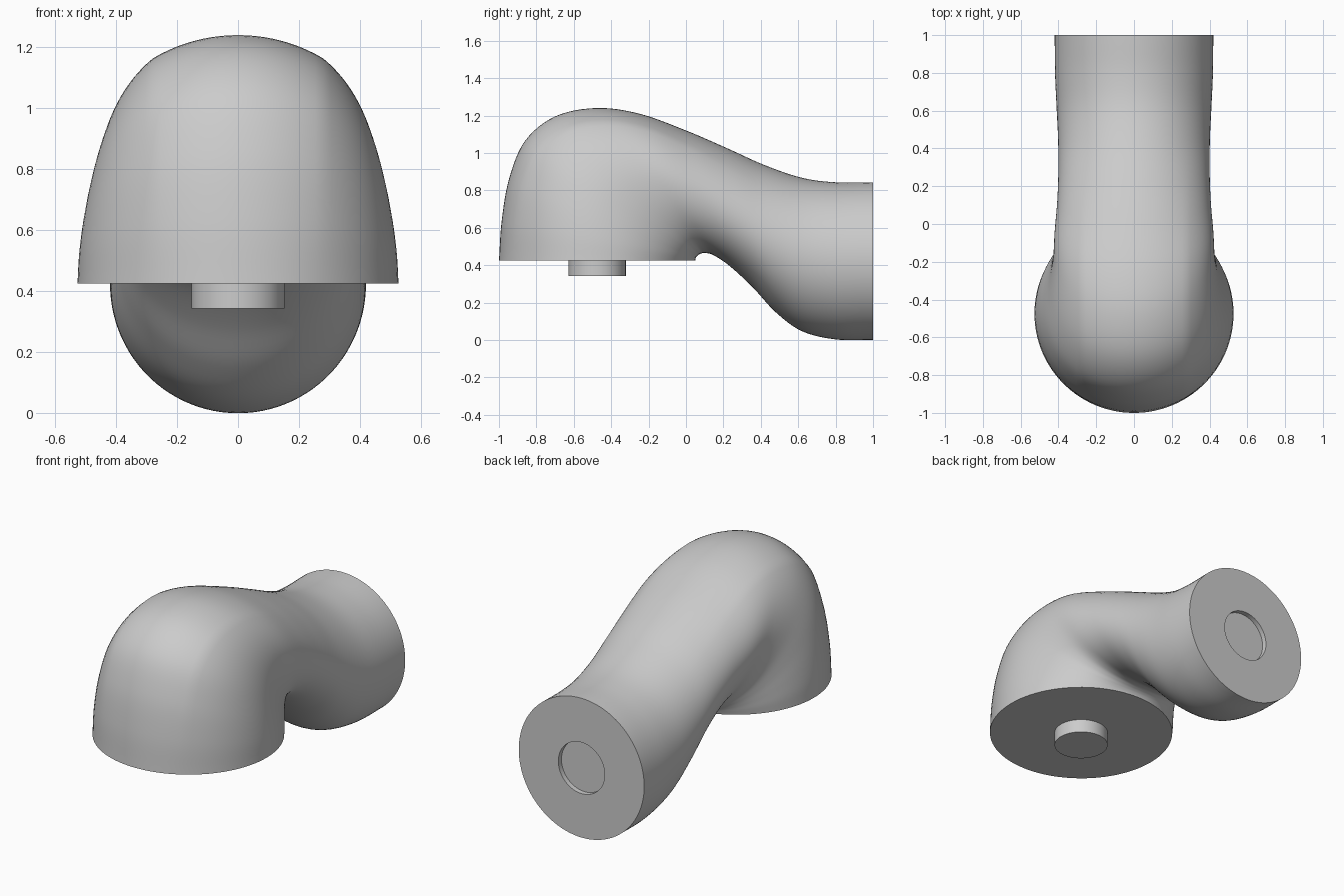
import bpy, bmesh, math
from mathutils import Vector

cube = bpy.data.objects.get("Cube")
if cube:
    bpy.data.objects.remove(cube, do_unlink=True)

grey = bpy.data.materials.new("plain grey")
grey.use_nodes = True
colour = (0.6, 0.6, 0.6, 1)
grey.diffuse_color = colour
grey.node_tree.nodes["Principled BSDF"].inputs["Base Color"].default_value = colour

SIDES = 96
CREASE = SIDES // 9         # side index of the crease along the crown
CREASE_X = 0.28

# Cross-sections: outer y, outer z, inner y, inner z, half width, crease strength
SECTIONS = [
    (1, .843, 1, 0, .42, 0),
    (.8, .843, .8, .003, .418, 0),
    (.62, .867, .62, .047, .41, 0),
    (.42, .935, .48, .148, .402, 0),
    (.22, 1.025, .36, .278, .4, .15),
    (0, 1.12, .24, .39, .406, .5),
    (-.25, 1.21, .15, .452, .42, .9),
    (-.48, 1.24, .1, .465, .428, 1),
    (-.7, 1.195, .075, .46, .448, 1),
    (-.86, 1.065, .06, .45, .476, .9),
    (-.945, .865, .053, .44, .502, .6),
    (-.985, .64, .05, .432, .52, .3),
    (-1, .425, .05, .425, .527, 0),
]


def spline(points, steps):
    """Smooth curve through all the sections."""
    pts = [Vector(p) for p in points]
    pts = [2 * pts[0] - pts[1]] + pts + [2 * pts[-1] - pts[-2]]
    out = []
    for a, b, c, d in zip(pts, pts[1:], pts[2:], pts[3:]):
        for i in range(steps):
            t = i / steps
            out.append((2 * b + (c - a) * t + (2 * a - 5 * b + 4 * c - d) * t ** 2
                        + (3 * b - a - 3 * c + d) * t ** 3) / 2)
    return out + [pts[-2]]


def ring(bm, section):
    """Tilted ellipse, ridged either side of the crown and blunter at the inner end."""
    oy, oz, iy, iz, width, ridge = section
    outer, inner = Vector((0, oy, oz)), Vector((0, iy, iz))
    centre, arm = (outer + inner) / 2, (outer - inner) / 2
    lift = .035 * ridge
    peak = math.asin(min(CREASE_X / (width * (1 + lift)), .7))
    verts = []
    for i in range(SIDES):
        k = i if i <= SIDES // 2 else i - SIDES
        n = abs(k)
        if n <= CREASE:
            angle, bump = peak * n / CREASE, n / CREASE
        else:
            f = (n - CREASE) / (SIDES // 2 - CREASE)
            angle, bump = peak + (math.pi - peak) * f, max(0, 1 - 2.2 * f)
        r = 1 + lift * bump ** 2
        side = max(0, math.sin(angle))
        if angle > math.pi / 2:
            side **= 1 - .25 * ridge
        x = math.copysign(width * side * r, k)
        verts.append(bm.verts.new(centre + arm * math.cos(angle) * r + Vector((x, 0, 0))))
    return verts


def loft(name, sections):
    """Skin the rings, cap both ends and shade smooth."""
    bm = bmesh.new()
    rings = [ring(bm, s) for s in sections]
    for a, b in zip(rings, rings[1:]):
        for i in range(SIDES):
            j = (i + 1) % SIDES
            bm.faces.new((a[i], a[j], b[j], b[i]))
    bm.faces.new(rings[0])
    bm.faces.new(rings[-1])
    bmesh.ops.recalc_face_normals(bm, faces=bm.faces)
    mesh = bpy.data.meshes.new(name)
    bm.to_mesh(mesh)
    bm.free()
    mesh.materials.append(grey)
    obj = bpy.data.objects.new(name, mesh)
    bpy.context.collection.objects.link(obj)
    bpy.ops.object.select_all(action='DESELECT')
    obj.select_set(True)
    bpy.context.view_layer.objects.active = obj
    bpy.ops.object.shade_smooth_by_angle(angle=math.radians(35))


# Bent limb body, with a round socket sunk into the neck end
R, Z = .155, .421
socket = [(y, Z + R, y, Z - R, R, 0) for y in (.97, 1)]
loft("bent_limb", socket + spline(SECTIONS, 6))

# Round peg under the flat base
P, Y = .153, -.475
loft("base_peg", [(Y - P, z, Y + P, z, P, 0) for z in (.343, .435)])
